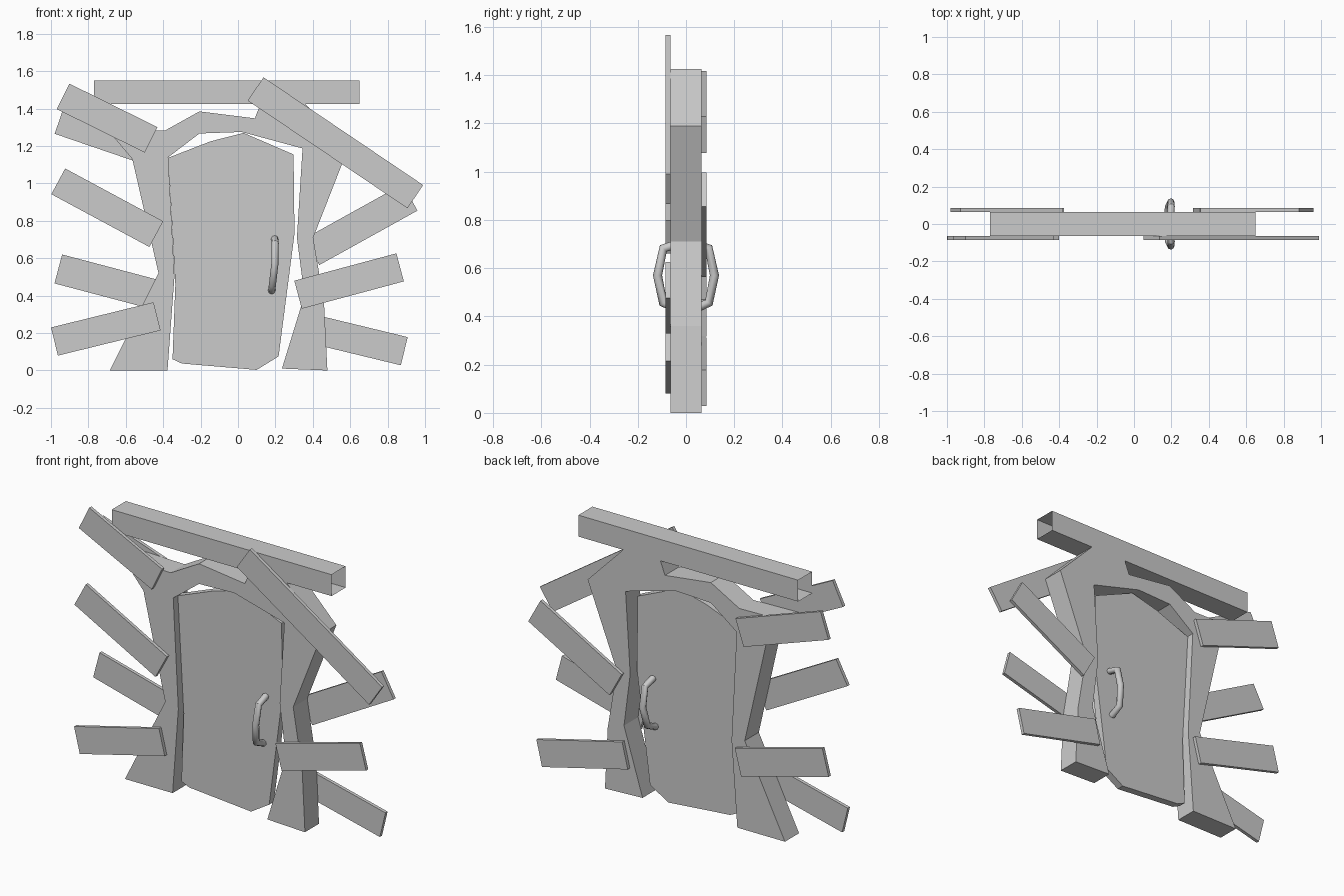
import bpy, bmesh, math
from mathutils import Vector

if "Cube" in bpy.data.objects:
    bpy.data.objects.remove(bpy.data.objects["Cube"])

D = 0.065          # half depth of the frame
T = 0.02           # plank thickness


def finish(name, bm):
    bmesh.ops.recalc_face_normals(bm, faces=bm.faces)
    me = bpy.data.meshes.new(name)
    bm.to_mesh(me)
    bm.free()
    ob = bpy.data.objects.new(name, me)
    bpy.context.collection.objects.link(ob)
    return ob


def slab(name, pts, y0, y1, caps=True):
    """Extrude an x/z outline from y0 to y1."""
    bm = bmesh.new()
    face = bm.faces.new([bm.verts.new((x, y0, z)) for x, z in pts])
    res = bmesh.ops.extrude_face_region(bm, geom=[face], use_keep_orig=True)
    verts = [v for v in res["geom"] if isinstance(v, bmesh.types.BMVert)]
    bmesh.ops.translate(bm, verts=verts, vec=(0, y1 - y0, 0))
    return finish(name, bm)


def plank(name, cx, cz, length, width, angle, front):
    a = math.radians(angle)
    u = Vector((math.cos(a), math.sin(a))) * length / 2
    v = Vector((-math.sin(a), math.cos(a))) * width / 2
    c = Vector((cx, cz))
    pts = [c - u - v, c + u - v, c + u + v, c - u + v]
    y = (-D - T, -D) if front else (D, D + T)
    return slab(name, pts, *y)


# crooked door frame, one closed outline
slab("door_frame", [
    (-.685, 0), (-.377, 0), (-.34, .50), (-.373, 1.14), (-.206, 1.267),
    (.02, 1.275), (.345, 1.187), (.315, .71), (.355, .40), (.235, .01),
    (.478, 0), (.46, .36), (.402, .71), (.59, 1.19), (.36, 1.425),
    (.12, 1.425), (.09, 1.348), (-.206, 1.385), (-.39, 1.283),
    (-.70, 1.29), (-.565, 1.13), (-.425, .52)], -D, D)

# recessed door leaf
slab("door", [
    (-.373, 1.137), (-.335, .46), (-.35, .06), (-.30, .037), (.10, .003),
    (.217, .075), (.302, .73), (.297, 1.155), (.03, 1.27), (-.147, 1.225)],
    -.022, .022)

# top beam, a box with open ends
bm = bmesh.new()
ring = [(-D, 1.425), (D, 1.425), (D, 1.55), (-D, 1.55)]
ends = [[bm.verts.new((x, y, z)) for y, z in ring] for x in (-.77, .65)]
for i in range(4):
    j = (i + 1) % 4
    bm.faces.new((ends[0][i], ends[0][j], ends[1][j], ends[1][i]))
finish("top_beam", bm)

# loose planks nailed to the front and back
planks = [
    (-.70, 1.349, .525, .152, -26.3, True),
    (-.699, .870, .595, .156, -28.3, True),
    (-.707, .222, .565, .155, 13.8, True),
    (.521, 1.217, 1.03, .150, -34.0, True),
    (.594, .478, .565, .155, 15.0, True),
    (-.68, 1.247, .58, .160, -18.9, False),
    (-.678, .468, .585, .160, -14.8, False),
    (.658, .780, .60, .162, 29.0, False),
    (.612, .170, .57, .155, -13.6, False)]
for i, p in enumerate(planks):
    plank("%s_plank_%d" % ("front" if p[-1] else "back", i + 1), *p)

# bent handles on both sides
path = [(.196, .022, .704), (.199, .094, .682), (.197, .118, .570),
        (.184, .095, .457), (.180, .022, .425)]
for name, s in (("front_handle", -1), ("back_handle", 1)):
    cu = bpy.data.curves.new(name, 'CURVE')
    cu.dimensions = '3D'
    cu.bevel_depth = .019
    cu.bevel_resolution = 2
    cu.use_fill_caps = True
    sp = cu.splines.new('POLY')
    sp.points.add(len(path) - 1)
    for pt, (x, y, z) in zip(sp.points, path):
        pt.co = (x, s * y, z, 1)
    ob = bpy.data.objects.new(name, cu)
    bpy.context.collection.objects.link(ob)
    bpy.ops.object.select_all(action='DESELECT')
    ob.select_set(True)
    bpy.context.view_layer.objects.active = ob
    bpy.ops.object.convert(target='MESH')
    bpy.ops.object.shade_smooth_by_angle(angle=math.radians(50))
